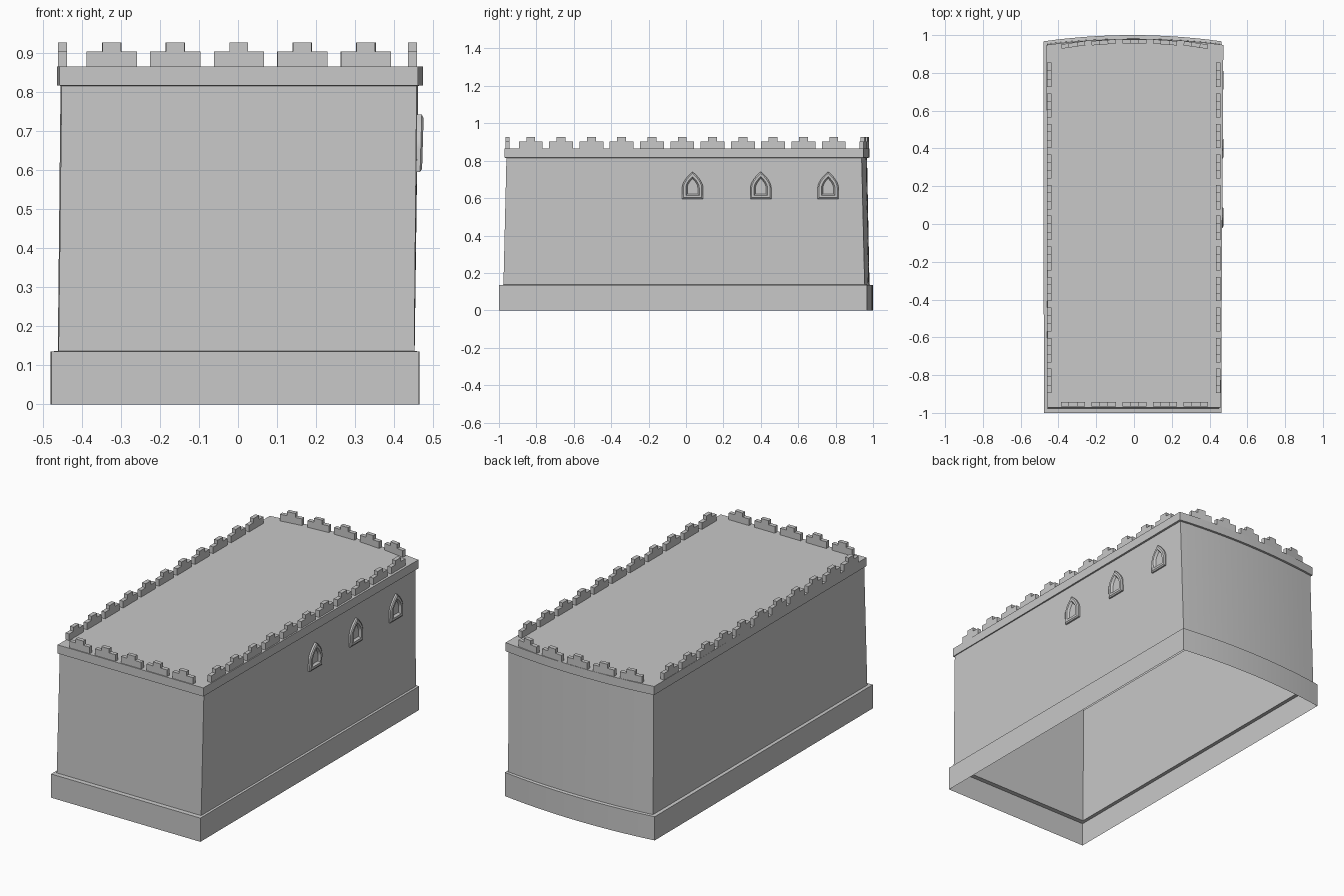
import bpy, bmesh, math
from mathutils import Vector

if "Cube" in bpy.data.objects:
    bpy.data.objects.remove(bpy.data.objects["Cube"])

stone = bpy.data.materials.new("grey stone")
stone.diffuse_color = (0.58, 0.58, 0.58, 1)
stone.use_nodes = True
stone.node_tree.nodes["Principled BSDF"].inputs["Base Color"].default_value = stone.diffuse_color


def finish(bm, name):
    mesh = bpy.data.meshes.new(name)
    bm.to_mesh(mesh)
    bm.free()
    mesh.materials.append(stone)
    ob = bpy.data.objects.new(name, mesh)
    bpy.context.collection.objects.link(ob)
    bpy.ops.object.select_all(action='DESELECT')
    ob.select_set(True)
    bpy.context.view_layer.objects.active = ob
    bpy.ops.object.shade_smooth_by_angle(angle=math.radians(25))
    return ob


def loft(bm, loops, cap_start=False, cap_end=False):
    rings = [[bm.verts.new(p) for p in loop] for loop in loops]
    n = len(rings[0])
    for a, b in zip(rings, rings[1:]):
        for i in range(n):
            j = (i + 1) % n
            bm.faces.new((a[i], a[j], b[j], b[i]))
    if cap_start:
        bm.faces.new(rings[0][::-1])
    if cap_end:
        bm.faces.new(rings[-1])


def plan(z, front, back, yf, y_corner, y_mid, seg=14):
    """Rectangular floor plan whose back edge bows outward."""
    pts = [(front[0], yf, z), (front[1], yf, z)]
    for i in range(seg + 1):
        t = i / seg
        x = back[1] + (back[0] - back[1]) * t
        pts.append((x, y_corner + (y_mid - y_corner) * (1 - (2 * t - 1) ** 2), z))
    return pts


# Main shell: hollow underneath, slightly tapering
base = ((-.477, .463), (-.48, .464), -1.0, .967, 1.0)
wall_low = plan(.137, (-.459, .451), (-.461, .452), -.976, .955, .981)
wall_top = plan(.815, (-.451, .457), (-.454, .461), -.96, .939, .968)
band = ((-.457, .461), (-.463, .473), -.971, .948, .98)

bm = bmesh.new()
loft(bm, [plan(0, *base), plan(.135, *base), wall_low])
finish(bm, "plinth")

bm = bmesh.new()
loft(bm, [wall_low, wall_top])
finish(bm, "walls")

bm = bmesh.new()
loft(bm, [wall_top, plan(.816, *band), plan(.865, *band)], cap_end=True)
finish(bm, "parapet_band_and_roof")


# Stepped battlements
def merlon(bm, x, y, angle):
    prof = [(-.064, .864), (.064, .864), (.064, .903), (.024, .903),
            (.024, .926), (-.024, .926), (-.024, .903), (-.064, .903)]
    c, s = math.cos(angle), math.sin(angle)
    loops = [[(x + u * c - v * s, y + u * s + v * c, z) for u, z in prof]
             for v in (.0115, -.0115)]
    loft(bm, loops, True, True)


def merlon_row(name, places):
    bm = bmesh.new()
    for p in places:
        merlon(bm, *p)
    bmesh.ops.recalc_face_normals(bm, faces=bm.faces)
    finish(bm, name)


xs = [.002 + .1625 * i for i in range(-2, 3)]
ys = [-.02 + .162 * i for i in range(-5, 6)]
merlon_row("front_merlons", [(x, -.954, 0) for x in xs])
merlon_row("back_merlons", [(x, .966 - .17 * x * x, -.45 * x) for x in xs])
merlon_row("left_merlons", [(-.449, y, math.pi / 2) for y in ys])
merlon_row("right_merlons", [(.446, y, math.pi / 2) for y in ys])


# Pointed arch windows on the right wall
def arch(y0, inset, depth, seg=8):
    w, sill = .056 - inset, .595 + inset
    spring, apex = .655, .741 - 1.3 * inset
    side = [(w * (1 - (i / seg) ** 1.8), spring + (apex - spring) * i / seg)
            for i in range(seg + 1)]
    pts = [(-w, sill), (w, sill)] + side + [(-a, b) for a, b in side[-2::-1]]
    return [(.457 + depth + .03 * (z - .67), y0 + y, z) for y, z in pts]


for i, y0 in enumerate((.035, .40, .76)):
    bm = bmesh.new()
    steps = [(0, -.006), (0, .011), (.007, .016), (.02, .016), (.028, .003)]
    loft(bm, [arch(y0, *s) for s in steps], cap_end=True)
    finish(bm, "arched_window_%d" % (i + 1))
